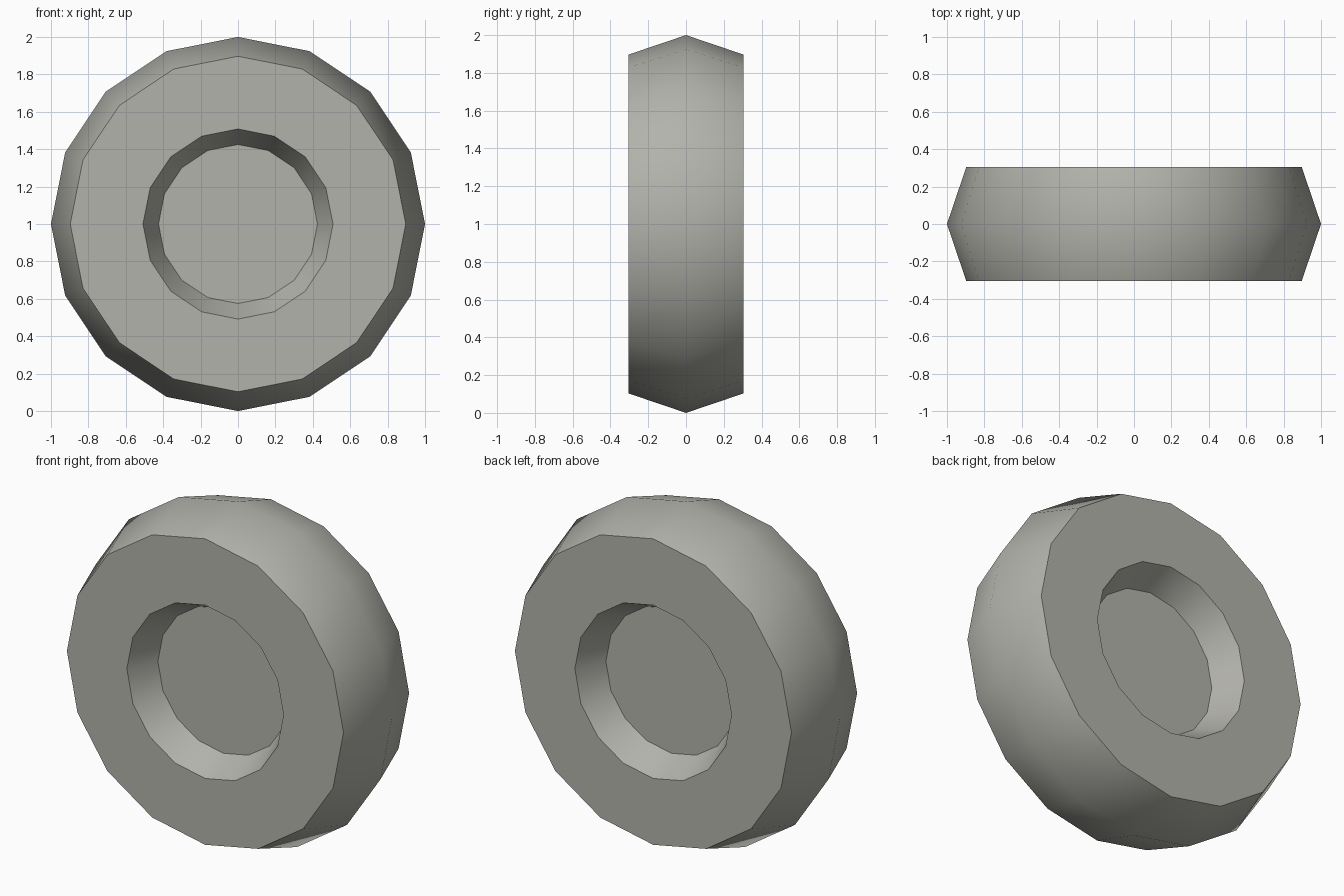
import bpy, bmesh, math

if "Cube" in bpy.data.objects:
    bpy.data.objects.remove(bpy.data.objects["Cube"])

SIDES = 16
CENTRE_Z = 1.0
# (radius, y) rings from front recess floor, round the tread, to the back recess floor
half = [(0.425, -0.135), (0.508, -0.304), (0.897, -0.304)]
profile = half + [(1.0, 0.0)] + [(r, -y) for r, y in reversed(half)]

grey = bpy.data.materials.new("warm grey")
grey.diffuse_color = (0.445, 0.45, 0.405, 1)
grey.use_nodes = True
grey.node_tree.nodes["Principled BSDF"].inputs["Base Color"].default_value = grey.diffuse_color

# Wheel: the profile turned around the y axis
bm = bmesh.new()
rings = []
for r, y in profile:
    angles = [2 * math.pi * i / SIDES for i in range(SIDES)]
    rings.append([bm.verts.new((r * math.cos(a), y, CENTRE_Z + r * math.sin(a))) for a in angles])
for a, b in zip(rings, rings[1:]):
    for i in range(SIDES):
        j = (i + 1) % SIDES
        bm.faces.new((a[i], a[j], b[j], b[i]))

# Flat hub discs at the bottom of both recesses
bm.faces.new(rings[0])
bm.faces.new(rings[-1])
bmesh.ops.recalc_face_normals(bm, faces=bm.faces[:])

mesh = bpy.data.meshes.new("wheel")
bm.to_mesh(mesh)
bm.free()
mesh.materials.append(grey)
wheel = bpy.data.objects.new("wheel", mesh)
bpy.context.collection.objects.link(wheel)

# Smooth tread, crisp rims
bpy.context.view_layer.objects.active = wheel
wheel.select_set(True)
bpy.ops.object.shade_smooth_by_angle(angle=math.radians(42))
